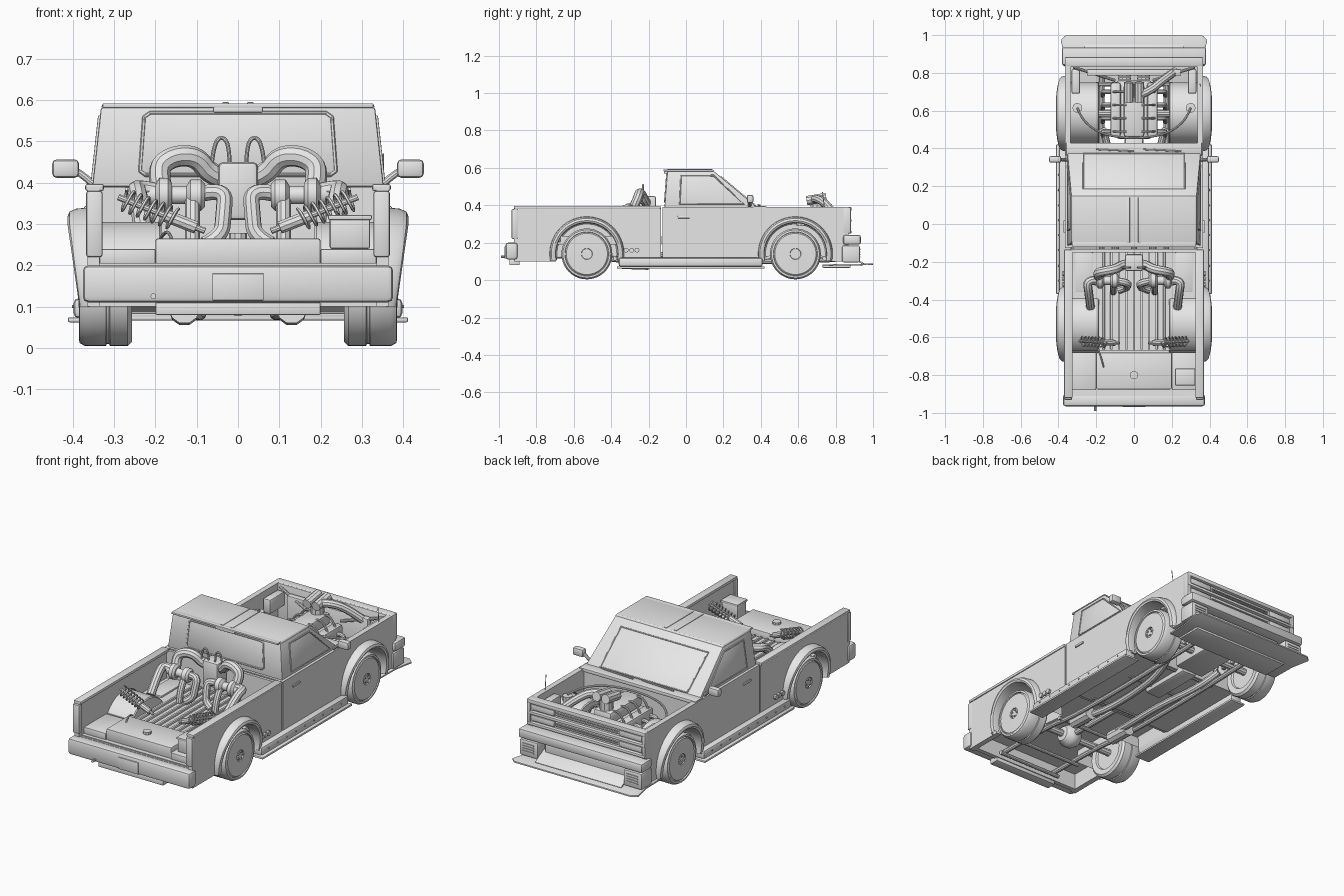
import bpy, bmesh, math
from mathutils import Vector
from mathutils.geometry import normal as polygon_normal

cube = bpy.data.objects.get("Cube")
if cube:
    bpy.data.objects.remove(cube, do_unlink=True)

grey = bpy.data.materials.new("primer_grey")
grey.use_nodes = True
grey.diffuse_color = (.8, .8, .8, 1)
grey.node_tree.nodes["Principled BSDF"].inputs["Base Color"].default_value = (.8, .8, .8, 1)

LOW, TOP, AXLE_Z = .1, .39, .14
REAR_AXLE, FRONT_AXLE = -.53, .585
ARCH = .17


def finish(name, bm, bevel=0, mirror=False):
    bmesh.ops.remove_doubles(bm, verts=bm.verts, dist=1e-5)
    bmesh.ops.recalc_face_normals(bm, faces=bm.faces)
    if bevel:
        sharp = [e for e in bm.edges if e.is_manifold and e.calc_face_angle() > .5]
        bmesh.ops.bevel(bm, geom=sharp, offset=bevel, segments=2, profile=.5,
                        affect='EDGES', clamp_overlap=True)
    mesh = bpy.data.meshes.new(name)
    bm.to_mesh(mesh)
    bm.free()
    mesh.materials.clear()
    mesh.materials.append(grey)
    obj = bpy.data.objects.new(name, mesh)
    bpy.context.collection.objects.link(obj)
    bpy.ops.object.select_all(action='DESELECT')
    obj.select_set(True)
    bpy.context.view_layer.objects.active = obj
    bpy.ops.object.shade_smooth_by_angle(angle=math.radians(35))
    if mirror:
        obj.modifiers.new("mirror", 'MIRROR')
    return obj


def box(name, x, y, z, bevel=0, mirror=False):
    if not isinstance(x, tuple):
        x = (-x, x)
    bm = bmesh.new()
    bmesh.ops.create_cube(bm, size=1)
    for v in bm.verts:
        v.co = [(lo + hi) / 2 + c * (hi - lo) for c, (lo, hi) in zip(v.co, (x, y, z))]
    return finish(name, bm, bevel, mirror)


def loft(name, bottom, top, bevel=0, mirror=False):
    """Solid between two matching rings of points."""
    bm = bmesh.new()
    low, high = ([bm.verts.new(p) for p in ring] for ring in (bottom, top))
    bm.faces.new(low)
    bm.faces.new(high)
    for i in range(len(low)):
        j = (i + 1) % len(low)
        bm.faces.new((low[i], low[j], high[j], high[i]))
    return finish(name, bm, bevel, mirror)


def plate(name, corners, thickness, mirror=False):
    n = polygon_normal(corners) * thickness
    return loft(name, [Vector(c) - n for c in corners], [Vector(c) + n for c in corners],
                bevel=thickness / 4, mirror=mirror)


def lathe(name, profile, y, z=AXLE_Z, start=0, end=360, steps=40):
    """Turn (radius, x) points about a sideways axle."""
    bm = bmesh.new()
    rows = []
    for i in range(steps + 1):
        a = math.radians(start + (end - start) * i / steps)
        rows.append([bm.verts.new((x, y + r * math.cos(a), z + r * math.sin(a))) for r, x in profile])
    for a, b in zip(rows, rows[1:]):
        for j in range(len(profile) - 1):
            bm.faces.new((a[j], a[j + 1], b[j + 1], b[j]))
    return finish(name, bm, mirror=True)


def tube(name, points, radius, mirror=False, smooth=True, loop=False):
    data = bpy.data.curves.new(name, 'CURVE')
    data.dimensions = '3D'
    data.bevel_depth, data.bevel_resolution, data.use_fill_caps = radius, 3, True
    spline = data.splines.new('NURBS' if smooth else 'POLY')
    spline.points.add(len(points) - 1)
    for p, co in zip(spline.points, points):
        p.co = (*co, 1)
    spline.use_cyclic_u = loop
    if smooth:
        spline.order_u, spline.use_endpoint_u, spline.resolution_u = 3, not loop, 6
    temp = bpy.data.objects.new(name + "_path", data)
    bpy.context.collection.objects.link(temp)
    mesh = bpy.data.meshes.new_from_object(temp.evaluated_get(bpy.context.evaluated_depsgraph_get()))
    bm = bmesh.new()
    bm.from_mesh(mesh)
    bpy.data.objects.remove(temp)
    bpy.data.meshes.remove(mesh)
    return finish(name, bm, mirror=mirror)


def rod(name, a, b, radius, mirror=False):
    return tube(name, [a, b], radius, mirror, smooth=False)


def arched_panel(name, y0, y1, axle):
    drop = math.asin((AXLE_Z - LOW) / ARCH)
    outline = [(y0, TOP), (y0, LOW)]
    for i in range(25):
        a = math.pi + drop - (math.pi + 2 * drop) * i / 24
        outline.append((axle + ARCH * math.cos(a), AXLE_Z + ARCH * math.sin(a)))
    outline += [(y1, LOW), (y1, TOP)]
    loft(name, [(.335, *p) for p in outline], [(.365, *p) for p in outline], mirror=True)


# Body sides and lower cab
arched_panel("bed_side", -.92, -.134, REAR_AXLE)
arched_panel("cab_and_fender_side", -.126, .87, FRONT_AXLE)
box("lower_cab", x=.335, y=(-.125, .42), z=(.11, TOP))
box("cowl", x=.36, y=(.36, .43), z=(.375, .395), bevel=.005)
box("bed_rail", x=(.325, .37), y=(-.92, -.135), z=(.38, .397), bevel=.005, mirror=True)
box("door_handle", x=(.365, .373), y=(-.045, .02), z=(.33, .343), bevel=.003, mirror=True)
box("side_skirt", x=(.32, .412), y=(-.37, .42), z=(.062, .074), bevel=.004, mirror=True)
box("rocker_panel", x=(.33, .398), y=(-.36, .41), z=(.072, .12), bevel=.012, mirror=True)
for i in range(9):
    y = -.3 + i * .08
    rod("rocker_rivet", (.39, y, .1), (.402, y, .1), .004, mirror=True)
for y in (-.32, -.29, -.262):
    rod("side_exhaust_tip", (.34, y, .16), (.378, y, .16), .013, mirror=True)

# Wheels with flat covers, flares and inner tubs
tyre = [(0, .27), (.09, .27), (.095, .26), (.125, .257), (.136, .268), (.136, .31), (.131, .312),
        (.131, .318), (.136, .32), (.136, .37), (.128, .384), (.118, .385), (.116, .379), (.11, .384),
        (.03, .386), (.028, .38), (0, .38)]
flare = [(.2, .36), (.197, .392), (.19, .408), (.178, .413), (.168, .408), (.165, .39), (.165, .35)]
tub = [(0, .185), (.16, .185), (.165, .19), (.165, .36)]
for side, axle in (("rear", REAR_AXLE), ("front", FRONT_AXLE)):
    lathe(side + "_wheel", tyre, axle)
    arch = lathe(side + "_flare", flare, axle, start=-12, end=192)
    for v in arch.data.vertices:
        if v.co.x > .365:
            v.co.x = .365 + (v.co.x - .365) * min(1, .4 + (v.co.z - LOW) * 3)
    lathe(side + "_wheel_tub", tub, axle, start=-5, end=185)
    rod(side + "_axle", (-.27, axle, AXLE_Z), (.27, axle, AXLE_Z), .02)
    for i in range(5):
        a = i * math.tau / 5
        y, z = axle + .02 * math.cos(a), AXLE_Z + .02 * math.sin(a)
        rod(side + "_wheel_nut", (.37, y, z), (.388, y, z), .005, mirror=True)

# Cab top with glass laid on its tapered faces
base = [(-.353, -.115, TOP), (.353, -.115, TOP), (.353, .38, TOP), (-.353, .38, TOP)]
roof = [(-.332, -.1, .582), (.332, -.1, .582), (.332, .15, .582), (-.332, .15, .582)]
loft("cab_top", base, roof, bevel=.005)
loft("roof_skin", roof, [(x * .985, y * .96, .592) for x, y, z in roof], bevel=.002)


def glass(name, side, spots, mirror=False):
    a, b = side, (side + 1) % 4
    corners = [Vector(base[a]).lerp(Vector(base[b]), u).lerp(Vector(roof[a]).lerp(Vector(roof[b]), u), v)
               for u, v in spots]
    plate(name, corners, thickness=.002, mirror=mirror)
    tube(name + "_trim", corners, .005, mirror, smooth=False, loop=True)


glass("rear_window", 0, [(.16, .2), (.18, .15), (.82, .15), (.84, .2), (.84, .88), (.82, .93), (.18, .93), (.16, .88)])
glass("side_window", 1, [(.17, .09), (.89, .09), (.89, .88), (.27, .88)], mirror=True)
glass("windshield", 2, [(.12, .04), (.88, .04), (.9, .84), (.1, .84)])
box("brake_light", x=.06, y=(-.118, -.095), z=(.57, .584), bevel=.003)
box("roof_rear_lip", x=.328, y=(-.12, -.09), z=(.582, .592), bevel=.002)
for x in (-.03, .03):
    box("roof_strip", x=(x - .008, x + .008), y=(-.1, .14), z=(.588, .595), bevel=.002)
box("mirror_head", x=(.385, .45), y=(.325, .36), z=(.412, .456), bevel=.01, mirror=True)
tube("mirror_arm", [(.35, .34, .395), (.37, .34, .415), (.395, .342, .43)], .009, mirror=True)
for x in (-.2, .05):
    rod("wiper", (x, .395, .4), (x + .2, .385, .402), .004)

# Bed floor and tail
box("bed_floor", x=.336, y=(-.67, -.13), z=(.19, .235))
box("rear_floor", x=.336, y=(-.9, -.67), z=(.19, .205))
box("bed_bulkhead", x=.336, y=(-.15, -.134), z=(.12, TOP))
for i in range(9):
    x = -.16 + i * .04
    box("floor_rib", x=(x - .006, x + .006), y=(-.665, -.15), z=(.23, .246), bevel=.003)
box("outer_floor_rib", x=(.22, .31), y=(-.36, -.15), z=(.23, .244), bevel=.003, mirror=True)
box("fuel_cell", x=.2, y=(-.875, -.68), z=(.2, .265), bevel=.006)
rod("fuel_cap", (0, -.8, .26), (0, -.8, .278), .022)
tube("fuel_line", [(-.16, -.76, .26), (-.17, -.72, .3), (-.19, -.66, .26)], .004)
box("floor_side_step", x=(.2, .335), y=(-.88, -.68), z=(.2, .24), bevel=.004, mirror=True)
box("battery_box", x=(.222, .32), y=(-.85, -.77), z=(.24, .315), bevel=.005)
box("battery_lid", x=(.218, .324), y=(-.854, -.766), z=(.31, .322), bevel=.003)
box("tail_light", x=(.328, .368), y=(-.932, -.9), z=(.22, .38), bevel=.006, mirror=True)
box("rear_pan", x=.335, y=(-.91, -.885), z=(LOW, .2))
box("rear_bumper", x=.376, y=(-.965, -.9), z=(.11, .2), bevel=.014)
box("number_plate", x=.062, y=(-.97, -.96), z=(.115, .18), bevel=.002)
box("rear_flange", x=.2, y=(-.945, -.89), z=(.08, .11), bevel=.003)
rod("tow_pin", (-.205, -.99, .125), (-.205, -.95, .125), .007)

# Twin turbos in the bed
box("intake_tank", x=.048, y=(-.25, -.16), z=(.31, .45), bevel=.012)
tube("tank_hoop", [(.02, -.23, .43), (.02, -.23, .49), (.04, -.23, .515), (.06, -.23, .49), (.065, -.23, .43)],
     .005, mirror=True)
tube("arch_pipe", [(.18, -.29, .37), (.2, -.26, .43), (.16, -.25, .465), (.1, -.24, .465), (.07, -.22, .42),
                   (.03, -.21, .41)], .026, mirror=True)
tube("down_pipe", [(.1, -.3, .37), (.03, -.31, .39), (.035, -.33, .32), (.04, -.34, .27), (.08, -.35, .25)],
     .02, mirror=True)
tube("outer_pipe", [(.17, -.3, .37), (.25, -.29, .39), (.24, -.36, .37), (.23, -.44, .28)], .023, mirror=True)
tube("feed_pipe", [(.11, -.3, .37), (.11, -.35, .33), (.11, -.36, .24)], .018, mirror=True)
lathe("compressor", [(0, .16), (.03, .16), (.042, .17), (.042, .19), (.026, .2), (.022, .22), (0, .22)], -.3, .37)
lathe("turbine", [(0, .08), (.028, .08), (.038, .09), (.038, .115), (.022, .125), (.022, .16)], -.3, .37)

# Coilovers
outer, inner = Vector((.29, -.62, .365)), Vector((.08, -.63, .283))
rod("damper_shaft", outer, inner, .008, mirror=True)
rod("damper_body", inner.lerp(outer, .1), inner.lerp(outer, .45), .016, mirror=True)
along = (outer - inner).normalized()
up = along.cross(Vector((0, 1, 0))).normalized()
across = along.cross(up)
coil = []
for i in range(85):
    a = i * math.tau / 12
    coil.append(inner.lerp(outer, .35 + .6 * i / 84) + (up * math.cos(a) + across * math.sin(a)) * .026)
tube("coil_spring", coil, .004, mirror=True, smooth=False)

# Engine bay
box("engine_block", x=.09, y=(.45, .76), z=(.1, .3), bevel=.01)
box("valve_cover", x=(.07, .125), y=(.46, .75), z=(.25, .315), bevel=.014, mirror=True)
box("intake_plenum", x=.055, y=(.46, .74), z=(.3, .365), bevel=.015)
rod("throttle_scoop", (.028, .645, .425), (.028, .75, .442), .026, mirror=True)
rod("throttle_neck", (0, .7, .35), (0, .7, .42), .035)
tube("charge_pipe", [(.02, .68, .43), (.08, .7, .44), (.15, .76, .4), (.22, .81, .33)], .022)
for i in range(4):
    y = .49 + i * .07
    tube("header_runner", [(.11, y, .27), (.155, y, .29), (.17, y, .24), (.165, y - .02, .14)], .012, mirror=True)
    tube("plug_lead", [(.04, y, .36), (.08, y, .38), (.11, y, .31)], .006, mirror=True)
tube("bay_hose", [(.3, .615, .33), (.26, .5, .36), (0, .44, .37), (-.26, .5, .36), (-.3, .615, .33)], .006)
rod("strut_top", (.3, .615, .29), (.3, .615, .325), .026, mirror=True)
box("reservoir", x=(.285, .33), y=(.69, .82), z=(.28, .36), bevel=.008, mirror=True)
box("radiator", x=.25, y=(.785, .82), z=(.12, .36), bevel=.006)
rod("bay_brace", (.32, .83, .37), (.1, .76, .32), .008, mirror=True)
for y in (.765, .78):
    rod("pulley", (.05, y, .25), (.05, y + .01, .25), .035, mirror=True)
rod("antenna", (.35, .74, TOP), (.352, .73, .47), .002)

# Front fascia, bumper and splitter
box("fascia", x=.36, y=(.83, .865), z=(LOW, TOP), bevel=.005)
box("hood_lip", x=.364, y=(.835, .884), z=(.368, .392), bevel=.006)
for z in (.25, .31):
    box("grille_bar", x=.364, y=(.84, .884), z=(z, z + .016), bevel=.004)
box("fascia_end", x=(.345, .366), y=(.84, .882), z=(.25, TOP), bevel=.004, mirror=True)
for z in (.277, .289, .337, .35):
    box("grille_slat", x=.19, y=(.85, .872), z=(z, z + .005))
for z in (.272, .332):
    box("headlight", x=(.2, .34), y=(.85, .876), z=(z, z + .032), bevel=.004, mirror=True)
box("front_bumper", x=.382, y=(.84, .935), z=(.19, .242), bevel=.012)
box("fog_light_block", x=(.265, .376), y=(.835, .93), z=(.095, .185), bevel=.008, mirror=True)
for i in range(4):
    z = .12 + i * .014
    box("fog_light_slat", x=(.285, .355), y=(.92, .934), z=(z, z + .006), mirror=True)
box("intercooler", x=.25, y=(.86, .885), z=(.1, .185), bevel=.004)
plate("air_dam", [(-.265, .87, .13), (.265, .87, .13), (.265, .95, .087), (-.265, .95, .087)], thickness=.004)
plate("splitter", [(-.36, .73, .08), (.36, .73, .08), (.365, .87, .082), (.388, .975, .084), (.36, 1, .085),
                   (-.36, 1, .085), (-.388, .975, .084), (-.365, .87, .082)], thickness=.004)
box("front_pan", x=.3, y=(.73, .88), z=(.066, .08), bevel=.005)

# Underbody frame and exhaust
tube("frame_rail", [(.17, -.88, .13), (.17, -.5, .13), (.17, -.3, .095), (.17, .4, .095), (.17, .8, .11)],
     .014, mirror=True)
for y in (-.86, -.7, -.38, -.1, .2, .4, .74):
    rod("cross_member", (-.2, y, .115), (.2, y, .115), .011)
tube("exhaust_pipe", [(.165, .5, .14), (.13, .4, .085), (.09, .1, .085), (.1, -.2, .085), (.13, -.36, .12)],
     .019, mirror=True)
rod("muffler", (.13, -.34, .095), (.13, -.2, .09), .037, mirror=True)
rod("drive_shaft", (0, .45, .13), (0, REAR_AXLE, AXLE_Z), .016)
lathe("differential", [(0, .06), (.04, .05), (.06, .02), (.062, 0)], REAR_AXLE)
box("gearbox", x=.05, y=(.15, .46), z=(.085, .16), bevel=.015)
